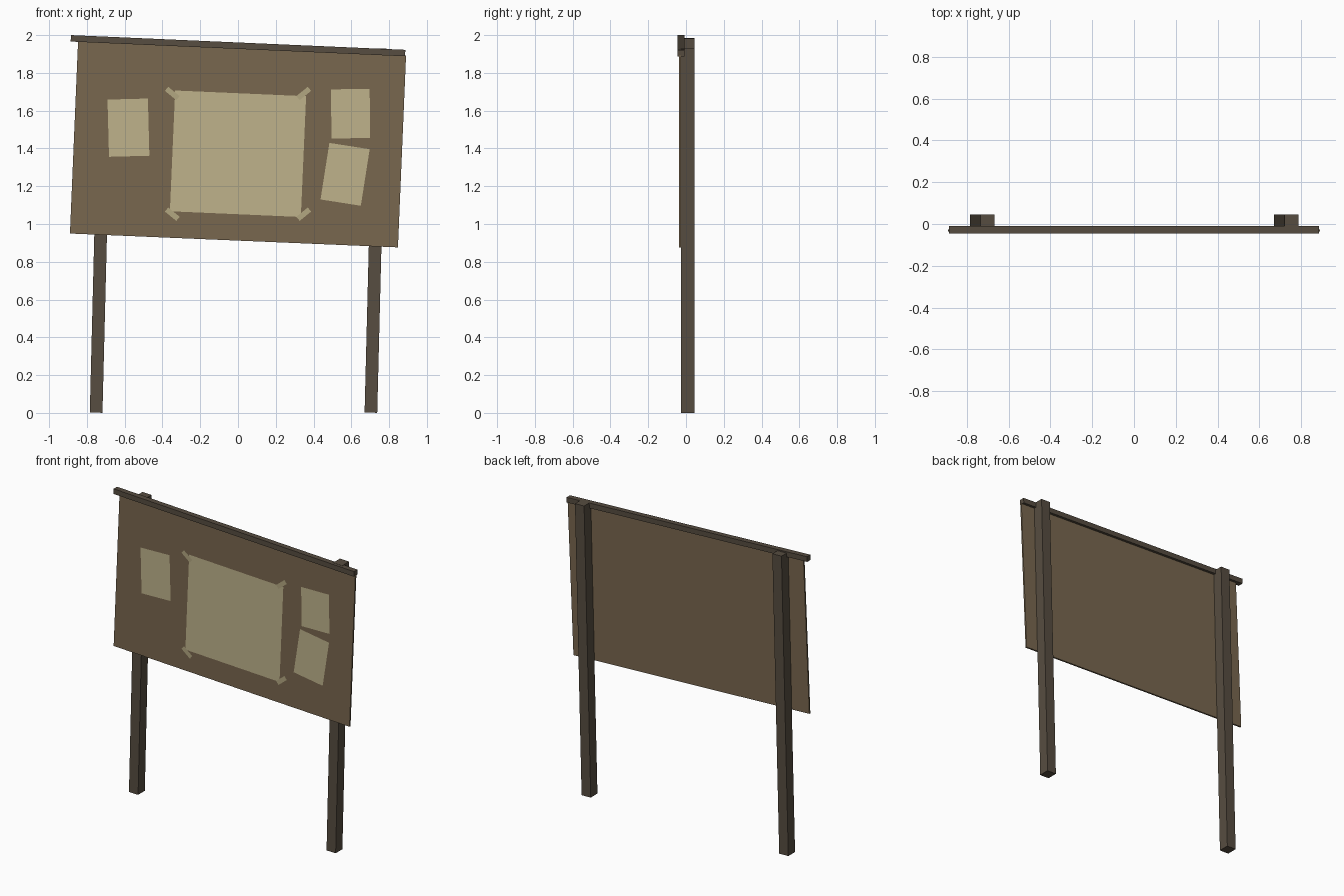
import bpy
from math import radians
from mathutils import Matrix

if "Cube" in bpy.data.objects:
    bpy.data.objects.remove(bpy.data.objects["Cube"])


def material(name, rgb):
    m = bpy.data.materials.new(name)
    m.diffuse_color = (*rgb, 1)
    m.use_nodes = True
    m.node_tree.nodes["Principled BSDF"].inputs["Base Color"].default_value = m.diffuse_color
    return m


WOOD = material("dark_wood", (0.095, 0.074, 0.052))
BOARD = material("board_brown", (0.19, 0.135, 0.078))
PAPER = material("paper", (0.52, 0.45, 0.26))
TAPE = material("tape", (0.45, 0.39, 0.22))


def finish(ob, name, mat, size, loc, tilt):
    # tilt is clockwise degrees as seen from the front
    ob.name = name
    ob.data.transform(Matrix.Diagonal((*size, 1)))
    ob.location = loc
    ob.rotation_euler = (0, radians(tilt), 0)
    ob.data.materials.append(mat)
    return ob


def box(name, mat, size, loc, tilt=0):
    bpy.ops.mesh.primitive_cube_add(size=1)
    return finish(bpy.context.object, name, mat, size, loc, tilt)


def sheet(name, mat, w, h, x, y, z, tilt):
    # flat sheet facing the front (-y)
    bpy.ops.mesh.primitive_plane_add(size=1)
    ob = bpy.context.object
    ob.data.transform(Matrix.Rotation(radians(90), 4, 'X'))
    return finish(ob, name, mat, (w, 1, h), (x, y, z), tilt)


# Leaning posts
for side, x, top in (("left", -0.726, 1.985), ("right", 0.728, 1.93)):
    box(side + "_post", WOOD, (0.067, 0.071, top - 0.002), (x, 0.0095, top / 2), 1.45)

# Panel and top rail
box("notice_panel", BOARD, (1.738, 0.011, 1.017), (0, -0.0315, 1.421), 2.42)
box("top_rail", WOOD, (1.772, 0.036, 0.034), (0, -0.027, 1.944), 2.52)

# Pinned papers: width, height, x, z, tilt
papers = {
    "large_paper": (0.694, 0.64, 0.0, 1.372, 2.5),
    "left_paper": (0.214, 0.303, -0.58, 1.51, -1.5),
    "upper_right_paper": (0.205, 0.26, 0.596, 1.584, -0.7),
    "lower_right_paper": (0.216, 0.303, 0.567, 1.263, 8.9),
}
for name, (w, h, x, z, tilt) in papers.items():
    sheet(name, PAPER, w, h, x, -0.0385, z, tilt)

# Tape strips on the corners of the large paper
for sx, side in ((-1, "left"), (1, "right")):
    for z, level in ((1.691, "upper"), (1.052, "lower")):
        sheet(f"{level}_{side}_tape", TAPE, 0.078, 0.028,
              sx * 0.348, -0.040, z, -sx * 39)
